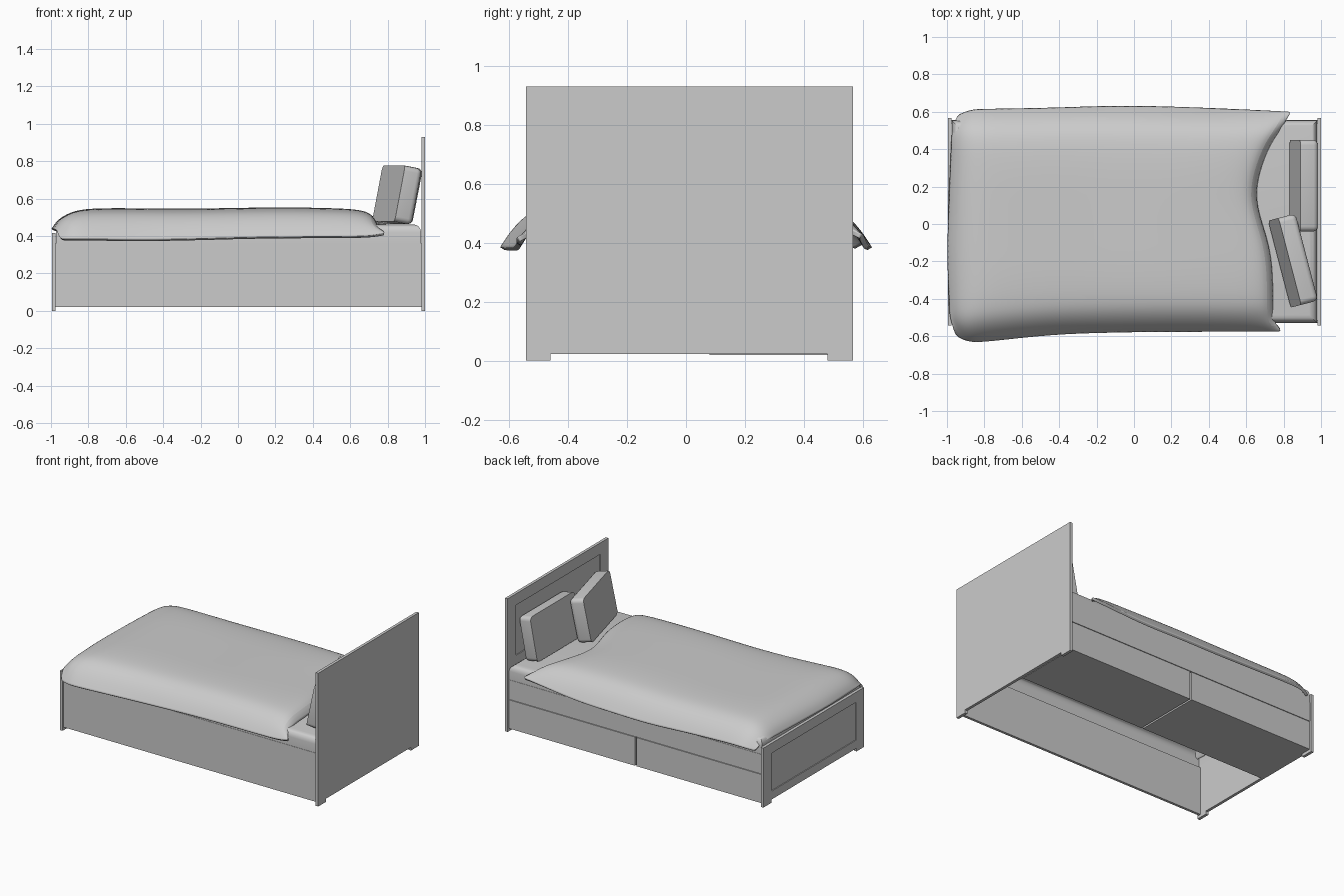
import bpy, bmesh, math
from mathutils import Vector

if "Cube" in bpy.data.objects:
    bpy.data.objects.remove(bpy.data.objects["Cube"], do_unlink=True)

GREY = bpy.data.materials.new("plain grey")
GREY.use_nodes = True
GREY.diffuse_color = (0.6, 0.6, 0.6, 1)
GREY.node_tree.nodes["Principled BSDF"].inputs["Base Color"].default_value = (0.6, 0.6, 0.6, 1)


def finish(name, bm):
    bmesh.ops.recalc_face_normals(bm, faces=bm.faces)
    mesh = bpy.data.meshes.new(name)
    bm.to_mesh(mesh)
    bm.free()
    mesh.materials.append(GREY)
    ob = bpy.data.objects.new(name, mesh)
    bpy.context.collection.objects.link(ob)
    return ob


def activate(ob):
    bpy.ops.object.select_all(action='DESELECT')
    ob.select_set(True)
    bpy.context.view_layer.objects.active = ob


def box_mesh(lo, hi):
    bm = bmesh.new()
    bmesh.ops.create_cube(bm, size=1)
    for v in bm.verts:
        v.co = Vector([(a + b) / 2 + c * (b - a) for a, b, c in zip(lo, hi, v.co)])
    return bm


def box(name, lo, hi):
    return finish(name, box_mesh(lo, hi))


def round_edges(bm, edges, width):
    bmesh.ops.bevel(bm, geom=edges, offset=width, segments=4, profile=.5, affect='EDGES')


def shade(ob):
    activate(ob)
    bpy.ops.object.shade_smooth_by_angle(angle=math.radians(35))


def interp(points, x):
    if x <= points[0][0]:
        return points[0][1]
    for (x0, y0), (x1, y1) in zip(points, points[1:]):
        if x <= x1:
            return y0 + (y1 - y0) * (x - x0) / (x1 - x0)
    return points[-1][1]


# End boards: notched foot profile with a recessed panel on the -x face
def end_board(name, x0, x1, top, panel_low, panel_high):
    outline = [(-.543, 0), (-.46, 0), (-.46, .022), (.48, .022),
               (.48, 0), (.567, 0), (.567, top), (-.543, top)]
    bm = bmesh.new()
    face = bm.faces.new([bm.verts.new((x0, y, z)) for y, z in outline])
    ext = bmesh.ops.extrude_face_region(bm, geom=[face])
    bmesh.ops.translate(bm, vec=(x1 - x0, 0, 0),
                        verts=[g for g in ext["geom"] if isinstance(g, bmesh.types.BMVert)])
    board = finish(name, bm)
    cutter = box("panel_cutter", (x0 - .05, -.455, panel_low), (x0 + .006, .475, panel_high))
    cutter.hide_render = True
    mod = board.modifiers.new("panel", 'BOOLEAN')
    mod.object, mod.operation, mod.solver = cutter, 'DIFFERENCE', 'EXACT'
    activate(board)
    bpy.ops.object.modifier_apply(modifier=mod.name)
    bpy.data.objects.remove(cutter, do_unlink=True)


end_board("headboard", .98, 1.0, .93, .50, .85)
end_board("footboard", -.995, -.975, .415, .08, .345)

# Frame: closed panel on one side, rail over two drawers on the other
box("side_panel", (-.975, -.53, .02), (.98, -.512, .36))
box("drawer_rail", (-.975, .537, .224), (.98, .555, .36))
for name, x0, x1 in (("foot_drawer", -.974, -.006), ("head_drawer", .006, .979)):
    box(name, (x0, .08, .02), (x1, .555, .22))

# Mattress: open underneath, flush with the frame, rounded along the top
bm = box_mesh((-.974, -.528, .36), (.979, .553, .462))
round_edges(bm, [e for e in bm.edges if all(v.co.z > .4 for v in e.verts)], .042)
bmesh.ops.delete(bm, geom=[f for f in bm.faces if f.calc_center_median().z < .361],
                 context='FACES_ONLY')
shade(finish("mattress", bm))

# Pillows leaning on the headboard: crisp front face, rounded behind
for name, centre, width, turn in (("back_pillow", (.910, .205, .618), .49, 0),
                                  ("front_pillow", (.853, -.195, .618), .48, 14.6)):
    bm = box_mesh((-.05, -width / 2, -.152), (.05, width / 2, .152))
    round_edges(bm, [e for e in bm.edges if any(v.co.x > 0 for v in e.verts)], .028)
    pillow = finish(name, bm)
    pillow.location = centre
    pillow.rotation_euler = (0, math.radians(11), math.radians(turn))
    shade(pillow)

# Quilt: a draped grid, rows run from foot to head and columns across the bed
ROWS = [0, .015, .045, .085, .15, .3, .45, .6, .75, .87, .95, .985, 1]
FOOT_DROP = [(0, 1), (.015, .62), (.045, .3), (.085, .08), (.15, 0)]
HEAD_DROP = [(.87, 0), (.95, .06), (.985, .35), (1, 1)]
HALF = [(1, 1), (.955, .72), (.89, .42), (.8, .17), (.68, .05), (.45, 0), (.22, 0)]
COLUMNS = [(-t, d) for t, d in HALF] + [(0, 0)] + HALF[::-1]
TOP = [(-.8, .55), (-.2, .545), (.2, .555), (.6, .547)]
HEAD_EDGE = [(-1, .79), (-.9, .745), (-.3, .74), (0, .68), (.27, .64),
             (.62, .70), (.85, .79), (1, .84)]
FOOT_EDGE = [(-1, -.955), (-.9, -.985), (-.3, -1), (.4, -.987), (.9, -.975), (1, -.945)]
RIGHT_Y = [(-.99, -.55), (-.95, -.60), (-.9, -.63), (-.85, -.635), (-.75, -.625),
           (-.4, -.587), (0, -.577), (.8, -.575)]
LEFT_Y = [(-.99, .53), (-.95, .58), (-.87, .614), (-.4, .622),
          (-.05, .637), (.5, .617), (.84, .600)]
RIGHT_Z = [(-.95, .40), (-.85, .385), (-.6, .373), (-.4, .378), (0, .395), (.7, .40), (.79, .42)]
LEFT_Z = [(-.95, .41), (-.5, .40), (0, .375), (.4, .385), (.84, .43)]

bm = bmesh.new()
grid = []
for u in ROWS:
    row = []
    for t, side in COLUMNS:
        foot = interp(FOOT_EDGE, t)
        x = foot + (interp(HEAD_EDGE, t) - foot) * u
        right, left = interp(RIGHT_Y, x), interp(LEFT_Y, x)
        y = (right + left) / 2 + t * (left - right) / 2
        hem = interp(RIGHT_Z if t < 0 else LEFT_Z, x)
        top = interp(TOP, x)
        a = side * (top - hem)
        b = interp(FOOT_DROP, u) * (top - .437)
        c = interp(HEAD_DROP, u) * .075 * (1 - side)
        z = top - min(math.hypot(a, b), .165) - c
        # Rest on the footboard where the cloth crosses it
        if x < -.94 and -.56 < y < .575:
            z = max(z, .437)
        row.append(bm.verts.new((x, y, z)))
    grid.append(row)
for r0, r1 in zip(grid, grid[1:]):
    for i in range(len(r0) - 1):
        bm.faces.new((r0[i], r1[i], r1[i + 1], r0[i + 1]))
quilt = finish("quilt", bm)
# Face the sheet upward so the thickness grows inward
if sum(p.normal.z for p in quilt.data.polygons) < 0:
    quilt.data.flip_normals()
shell = quilt.modifiers.new("thickness", 'SOLIDIFY')
shell.thickness, shell.offset = .018, -1
shell.edge_crease_outer = shell.edge_crease_inner = 1
smooth = quilt.modifiers.new("smooth", 'SUBSURF')
smooth.levels = smooth.render_levels = 2
shade(quilt)
